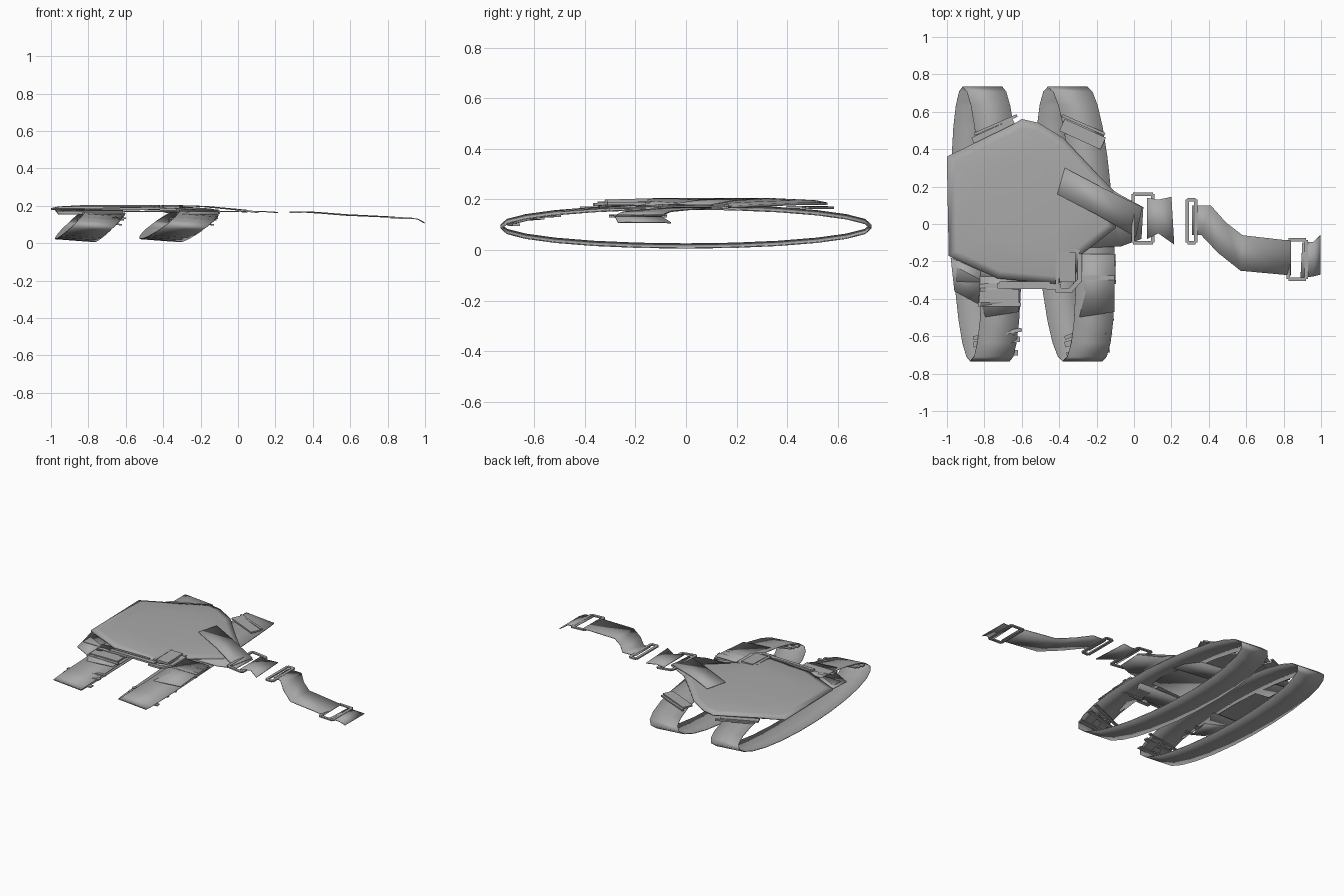
import bpy, bmesh
from math import sin, cos, pi, radians
from mathutils import Matrix, Vector

if "Cube" in bpy.data.objects:
    bpy.data.objects.remove(bpy.data.objects["Cube"])

grey = bpy.data.materials.new("webbing grey")
grey.use_nodes = True
grey.diffuse_color = (0.4, 0.4, 0.4, 1)
grey.node_tree.nodes["Principled BSDF"].inputs["Base Color"].default_value = (0.4, 0.4, 0.4, 1)


def finish(name, bm, thick=0, smooth=True):
    bmesh.ops.recalc_face_normals(bm, faces=bm.faces)
    mesh = bpy.data.meshes.new(name)
    bm.to_mesh(mesh)
    bm.free()
    mesh.materials.append(grey)
    ob = bpy.data.objects.new(name, mesh)
    bpy.context.collection.objects.link(ob)
    if thick:
        mod = ob.modifiers.new("thickness", "SOLIDIFY")
        mod.thickness = thick
        mod.offset = 0
    if smooth:
        bpy.context.view_layer.objects.active = ob
        ob.select_set(True)
        bpy.ops.object.shade_smooth_by_angle(angle=radians(35))
        ob.select_set(False)
    return ob


def ribbon(name, left, right, closed=False, thick=0.005):
    """Strap spanned between two edge lines."""
    bm = bmesh.new()
    a = [bm.verts.new(p) for p in left]
    b = [bm.verts.new(p) for p in right]
    n = len(a)
    for i in range(n if closed else n - 1):
        j = (i + 1) % n
        bm.faces.new((a[i], a[j], b[j], b[i]))
    return finish(name, bm, thick)


def bars(name, items, height=0.012):
    """Flat bars, each from one end point to the other with a width."""
    bm = bmesh.new()
    for start, end, width in items:
        p, q = Vector(start), Vector(end)
        d = q - p
        turn = d.to_track_quat("X", "Z").to_matrix().to_4x4()
        size = Matrix.Diagonal((d.length, width, height, 1))
        bmesh.ops.create_cube(bm, size=1, matrix=Matrix.Translation((p + q) / 2) @ turn @ size)
    return finish(name, bm, smooth=False)


def frame(name, x0, x1, y0, y1, z0, z1, w=0.018):
    """Rectangular strap ring, sloping along x."""
    return bars(name, [((x0, y0, z0), (x0, y1, z0), w), ((x1, y0, z1), (x1, y1, z1), w),
                       ((x0, y0, z0), (x1, y0, z1), w), ((x0, y1, z0), (x1, y1, z1), w)], 0.009)


# Body panel: shallow dome on an irregular outline
outline = [(-1, .36), (-.65, .53), (-.6, .56), (-.51, .54), (-.38, .46), (-.22, .29), (-.11, .18),
           (-.1, -.02), (-.28, -.16), (-.32, -.29), (-.42, -.32), (-.73, -.29), (-.99, -.17)]
bm = bmesh.new()
rings = []
for scale, z in ((1, .183), (.9, .192), (.55, .2)):
    rings.append([bm.verts.new((-.58 + (x + .58) * scale, .1 + (y - .1) * scale,
                                z - max(0, x + .35) * .05 * scale)) for x, y in outline])
for r, s in zip(rings, rings[1:]):
    for i in range(len(r)):
        j = (i + 1) % len(r)
        bm.faces.new((r[i], r[j], s[j], s[i]))
bm.faces.new(rings[-1])
finish("body_panel", bm, 0.01)

# Side wing under the panel
ribbon("side_wing", [(-.5, .3, .172), (-.2, .24, .172), (-.08, .16, .17), (.05, .09, .168)],
       [(-.5, -.14, .172), (-.3, -.13, .172), (-.07, -.12, .17), (.04, -.08, .168)])

# Two closed leg loops with their buckles
for side, mid, lean, skew in (("right", -.79, .08, -.02), ("left", -.315, .1, -.04)):
    edges = ([], [])
    for i in range(24):
        t = 2 * pi * i / 24
        x = mid + lean * sin(t) + skew * cos(t)
        z = .093 + .077 * sin(t)
        for edge, s in zip(edges, (-1, 1)):
            edge.append((x + s * .105, .733 * cos(t), z - s * .008))
    ribbon(side + "_leg_loop", *edges, closed=True)

    turn = .03 if side == "right" else .07
    c = mid + (.06 if side == "right" else .075)
    bars(side + "_end_buckle",
         [((c - .13, -.61, .13), (c + .13, -.61 + turn * 1.5, .135), .02),
          ((c - .13, -.645, .12), (c + .12, -.645 + turn, .125), .03),
          ((c - .12, -.70, .105), (c + .11, -.70 + turn * .4, .1), .03),
          ((c - .07, -.7, .108), (c - .05, -.6, .132), .05),
          ((c + .05, -.68, .108), (c + .06, -.58, .132), .06)], .008)
    # Upper adjuster and doubled webbing
    f = mid + (.075 if side == "right" else .11)
    y = -.38 if side == "right" else -.26
    bars(side + "_adjuster",
         [((f - .12, y - .05, .16), (f + .11, y - .05, .16), .02),
          ((f - .11, y + .05, .172), (f + .11, y + .05, .172), .025),
          ((f - .11, y, .168), (f + .1, y, .168), .08)], .008)
    ribbon(side + "_webbing_tail", [(f - .11, y + .1, .178), (f - .1, -.5, .155)],
           [(f + .1, y + .1, .178), (f + .1, -.47, .155)])
    # Rear keeper
    k = mid + (.045 if side == "right" else .04)
    tilt = .05 if side == "right" else -.05
    bars(side + "_rear_keeper",
         [((k - .11, .48 - tilt, .17), (k + .11, .48 + tilt, .17), .07),
          ((k - .11, .53 - tilt, .167), (k + .12, .53 + tilt, .167), .015)], .01)

# Crossing webbing beneath the panel
ribbon("under_strap_front", [(-.95, -.16, .175), (-.1, -.16, .165)], [(-.95, -.31, .175), (-.1, -.31, .165)])
ribbon("under_strap_rear", [(-.92, .36, .175), (-.2, .26, .168)], [(-.92, .2, .175), (-.16, .1, .168)])
ribbon("corner_tab", [(-.98, -.18, .18), (-.96, -.36, .155)], [(-.82, -.25, .18), (-.83, -.43, .155)])

# Front clasp with hooked rod and raised pad
bars("front_clasp", [((-.73, -.33, .183), (-.39, -.335, .186), .03),
                     ((-.72, -.315, .187), (-.45, -.315, .19), .015),
                     ((-.42, -.355, .18), (-.33, -.355, .18), .025),
                     ((-.34, -.355, .18), (-.29, -.30, .185), .025),
                     ((-.29, -.31, .185), (-.29, -.16, .185), .025),
                     ((-.29, -.15, .188), (-.38, -.13, .19), .02)])
bars("clasp_pad", [((-.355, -.31, .192), (-.355, -.15, .197), .085),
                   ((-.41, -.32, .192), (-.41, -.14, .195), .018)], .015)

# Waist strap on the panel, its ring and flared tail
ribbon("waist_strap", [(-.37, .3, .203), (-.17, .195, .197), (.045, .09, .177)],
       [(-.41, .16, .203), (-.2, .05, .197), (.01, -.07, .177)])
frame("waist_ring", -.005, .1, -.1, .16, .178, .167)
ribbon("flared_tail", [(.07, .14, .17), (.13, .13, .17), (.2, .145, .165)],
       [(.07, -.08, .17), (.13, -.05, .17), (.215, -.11, .165)])

# Free strap with a ring at each end
frame("free_ring", .285, .33, -.1, .13, .166, .166)
ribbon("free_strap", [(.31, .1, .168), (.41, .1, .166), (.49, .01, .16), (.58, -.06, .153), (.84, -.09, .14)],
       [(.31, -.06, .168), (.36, -.06, .166), (.45, -.155, .16), (.57, -.25, .15), (.84, -.275, .138)])
frame("end_ring", .825, .92, -.295, -.085, .137, .133)
ribbon("end_flap", [(.9, -.1, .135), (.96, -.095, .13), (.997, -.06, .108)],
       [(.89, -.29, .135), (.96, -.28, .13), (.997, -.27, .11)])
